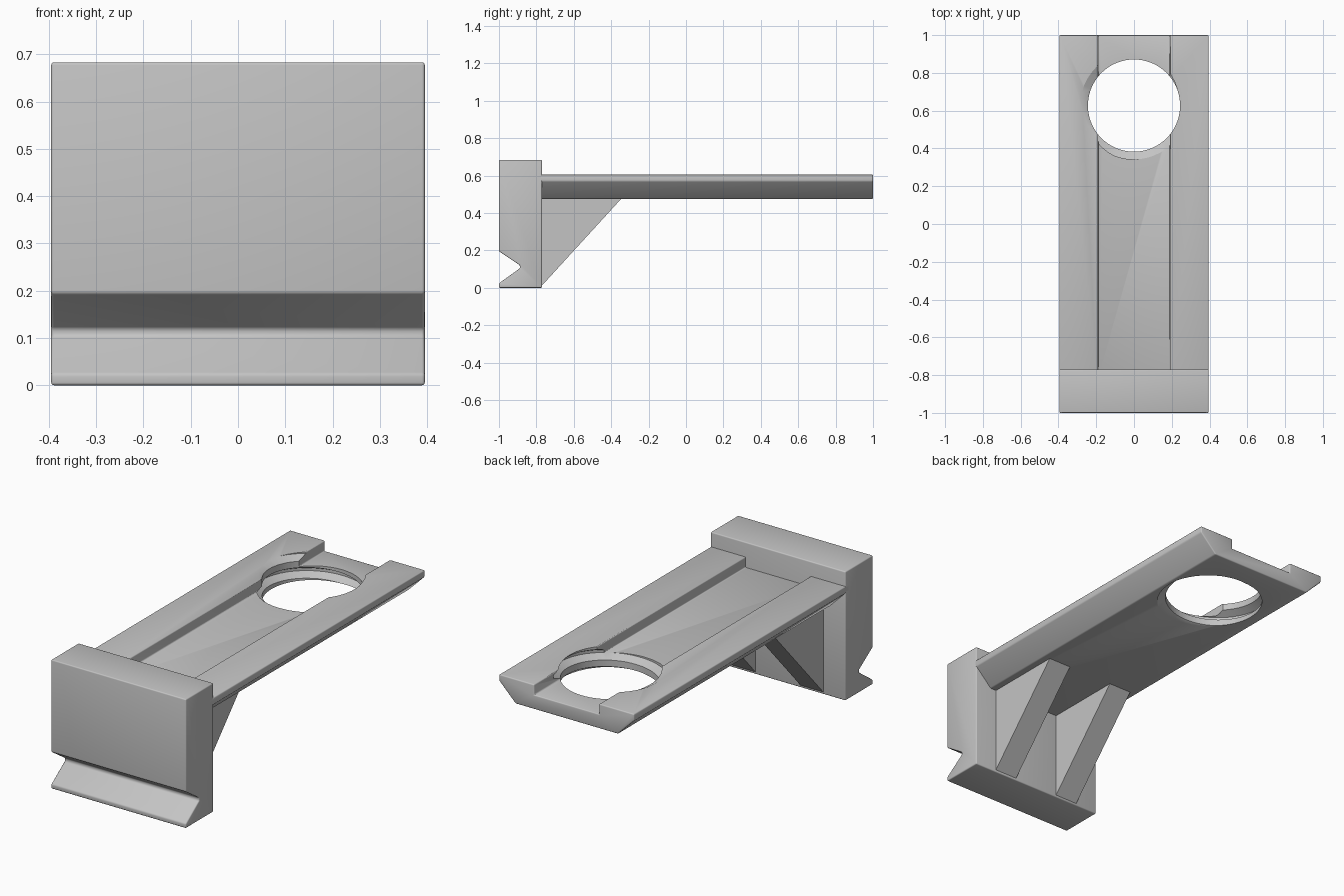
import bpy, bmesh
from math import cos, sin, pi, radians

default = bpy.data.objects.get("Cube")
if default:
    bpy.data.objects.remove(default, do_unlink=True)

# Single matte grey for every part
grey = bpy.data.materials.new("light grey")
grey.use_nodes = True
colour = (0.55, 0.55, 0.55, 1)
grey.diffuse_color = colour
grey.node_tree.nodes["Principled BSDF"].inputs["Base Color"].default_value = colour


def loft(name, rings, closed=False):
    """Skin a list of equal point rings and cap the two ends."""
    bm = bmesh.new()
    loops = [[bm.verts.new(p) for p in ring] for ring in rings]
    n = len(loops[0])
    for a, b in zip(loops, loops[1:]):
        for i in range(n):
            j = (i + 1) % n
            bm.faces.new((a[i], a[j], b[j], b[i]))
    bm.faces.new(loops[0])
    bm.faces.new(loops[-1])
    bmesh.ops.recalc_face_normals(bm, faces=bm.faces)
    mesh = bpy.data.meshes.new(name)
    bm.to_mesh(mesh)
    bm.free()
    mesh.materials.append(grey)
    obj = bpy.data.objects.new(name, mesh)
    bpy.context.collection.objects.link(obj)
    return obj


def side_profile(name, points, x0, x1):
    return loft(name, [[(x, y, z) for y, z in points] for x in (x0, x1)])


def activate(obj):
    bpy.ops.object.select_all(action='DESELECT')
    obj.select_set(True)
    bpy.context.view_layer.objects.active = obj


def bevel(obj, width):
    activate(obj)
    mod = obj.modifiers.new("soft edges", 'BEVEL')
    mod.width = width
    mod.segments = 3
    mod.limit_method = 'ANGLE'
    mod.angle_limit = radians(30)
    bpy.ops.object.modifier_apply(modifier=mod.name)


def cut(obj, cutter):
    activate(obj)
    cutter.hide_render = True
    mod = obj.modifiers.new("cut", 'BOOLEAN')
    mod.operation = 'DIFFERENCE'
    mod.solver = 'EXACT'
    mod.object = cutter
    bpy.ops.object.modifier_apply(modifier=mod.name)
    bpy.data.objects.remove(cutter, do_unlink=True)


HALF = 0.395
BACK_OF_BLOCK = -0.77

# Front block with a V groove along its lower front
block = side_profile("front_block", [
    (-1, 0), (BACK_OF_BLOCK, 0), (BACK_OF_BLOCK, 0.683), (-1, 0.683),
    (-1, 0.195), (-0.888, 0.12), (-0.888, 0.104), (-1, 0.024)], -HALF, HALF)
bevel(block, 0.006)

# Long tray: chamfered underside and a shallow channel open at the back
half_section = [(0.19, 0.55), (0.19, 0.605), (HALF, 0.605), (HALF, 0.57), (0.3, 0.475)]
section = half_section + [(-x, z) for x, z in reversed(half_section)]
tray = loft("tray", [[(x, y, z) for x, z in section] for y in (BACK_OF_BLOCK - 0.03, 1)])
bevel(tray, 0.006)

# Round hole through the tray
HOLE_Y, HOLE_R = 0.627, 0.244
SIDES = 72
bore = loft("bore_cutter", [
    [(HOLE_R * cos(2 * pi * i / SIDES), HOLE_Y + HOLE_R * sin(2 * pi * i / SIDES), z)
     for i in range(SIDES)] for z in (0.4, 0.7)])
cut(tray, bore)

# Screw thread groove spiralling up the hole
PITCH, STEPS = 0.091, 48
groove = [(0.22, -0.041), (0.285, -0.007), (0.285, 0.007), (0.22, 0.041)]
spiral = []
for i in range(int(-1.8 * STEPS), int(1.6 * STEPS)):
    turn = (i + 0.37) / STEPS
    a = radians(275) + 2 * pi * turn
    spiral.append([(r * cos(a), HOLE_Y + r * sin(a), 0.55 + PITCH * turn + dz)
                   for r, dz in groove])
cut(tray, loft("thread_cutter", spiral))

# Two triangular ribs bracing the tray against the block
ribs = []
for side, label in ((1, "left"), (-1, "right")):
    ribs.append(side_profile(label + "_rib", [
        (BACK_OF_BLOCK - 0.02, 0.01), (BACK_OF_BLOCK, 0.012), (-0.345, 0.477),
        (-0.345, 0.49), (BACK_OF_BLOCK - 0.02, 0.49)], side * 0.132, side * 0.265))

for obj in [block, tray] + ribs:
    activate(obj)
    bpy.ops.object.shade_smooth_by_angle(angle=radians(30))
